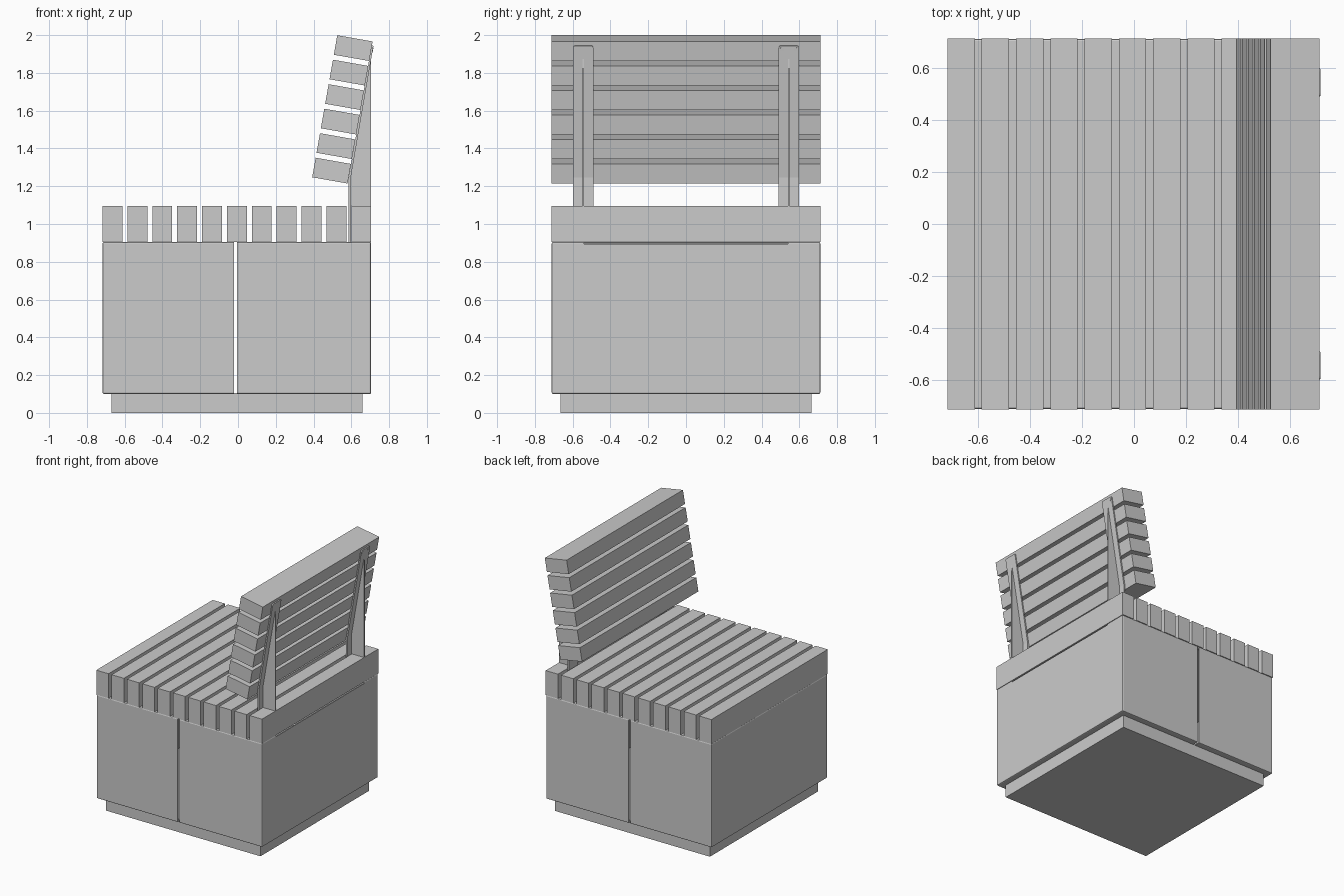
import bpy, bmesh, math
from mathutils import Vector, Matrix

if "Cube" in bpy.data.objects:
    bpy.data.objects.remove(bpy.data.objects["Cube"])


def finish(name, bm):
    bmesh.ops.recalc_face_normals(bm, faces=bm.faces)
    me = bpy.data.meshes.new(name)
    bm.to_mesh(me)
    bm.free()
    ob = bpy.data.objects.new(name, me)
    bpy.context.collection.objects.link(ob)
    return ob


def box(name, lo, hi, tilt=0.0):
    """Box between two corners, optionally tilted about y around its centre."""
    lo, hi = Vector(lo), Vector(hi)
    bm = bmesh.new()
    bmesh.ops.create_cube(bm, size=1, matrix=Matrix.Diagonal((*(hi - lo), 1)))
    ob = finish(name, bm)
    ob.location = (lo + hi) / 2
    ob.rotation_euler.y = tilt
    return ob


def extrude_xz(name, pts, y0, y1):
    """Extrude an x-z profile along y."""
    bm = bmesh.new()
    f = bm.faces.new([bm.verts.new((x, y0, z)) for x, z in pts])
    r = bmesh.ops.extrude_face_region(bm, geom=[f])
    vs = [g for g in r["geom"] if isinstance(g, bmesh.types.BMVert)]
    bmesh.ops.translate(bm, verts=vs, vec=(0, y1 - y0, 0))
    return finish(name, bm)


X0, X1, Y = -0.717, 0.705, 0.713
BASE, TOP, SEAT = 0.10, 0.905, 1.095

# recessed plinth
box("plinth", (-0.67, -0.664, 0), (0.658, 0.664, BASE + 0.004))


# folded sheet casing: two open shells facing each other across a narrow seam
def shell(name, x_out, x_seam):
    bm = bmesh.new()
    size = (abs(x_out - x_seam), 2 * Y - 0.004, TOP - BASE)
    mid = Vector(((x_out + x_seam) / 2, 0, (TOP + BASE) / 2))
    bmesh.ops.create_cube(bm, size=1, matrix=Matrix.Translation(mid) @ Matrix.Diagonal((*size, 1)))
    open_face = [f for f in bm.faces if abs(f.calc_center_median().x - x_seam) < 1e-4]
    bmesh.ops.delete(bm, geom=open_face, context="FACES")
    edges = [e for e in bm.edges if not e.is_boundary]
    bmesh.ops.bevel(bm, geom=edges, offset=0.008, segments=2, profile=0.5, affect="EDGES")
    ob = finish(name, bm)
    m = ob.modifiers.new("sheet", "SOLIDIFY")
    m.thickness = 0.008
    m.offset = -1
    return ob


shell("casing_left", X0, -0.020)
casing_right = shell("casing_right", X1, -0.006)

# slit under the seat edge on the right side
cutter = box("slit_cutter", (0.68, -0.54, 0.893), (0.74, 0.54, 0.903))
cutter.hide_render = True
cutter.hide_viewport = True
cut = casing_right.modifiers.new("slit", "BOOLEAN")
cut.operation = "DIFFERENCE"
cut.object = cutter
cut.solver = "EXACT"

# seat slats
pitch, width = 0.1317, 0.105
for i in range(11):
    x = X0 + i * pitch
    box(f"seat_slat_{i + 1}", (x, -Y, TOP), (x + width, Y, SEAT))

# tilted back slats
tilt = math.radians(10)
depth, height = 0.19, 0.105
up = Vector((math.sin(tilt), 0, math.cos(tilt)))
across = Vector((math.cos(tilt), 0, -math.sin(tilt)))
first = Vector((0.580, 0, 1.2145)) - across * depth / 2 + up * height / 2
half = Vector((depth / 2, Y, height / 2))
for i in range(6):
    c = first + up * (i * pitch)
    box(f"back_slat_{i + 1}", c - half, c + half, tilt)

# backrest brackets: bent flange with a tapering web
flange = [(0.585, TOP), (0.585, 1.24), (0.7075, 1.945), (0.717, 1.943), (0.597, 1.245), (0.597, TOP)]
web = [(0.595, SEAT), (X1, SEAT), (X1, 1.885), (0.595, 1.245)]
for side, s in (("front", -1), ("rear", 1)):
    c = s * 0.544
    ob = extrude_xz(f"bracket_flange_{side}", flange, c - 0.053, c + 0.053)
    # round the upper corners
    bm = bmesh.new()
    bm.from_mesh(ob.data)
    tips = [e for e in bm.edges if all(v.co.z > 1.9 for v in e.verts)
            and abs(e.verts[0].co.y - e.verts[1].co.y) < 1e-4]
    bmesh.ops.bevel(bm, geom=tips, offset=0.01, segments=3, profile=0.5, affect="EDGES")
    bm.to_mesh(ob.data)
    bm.free()
    extrude_xz(f"bracket_web_{side}", web, c - 0.005, c + 0.005)

# small fixing heads at the top of the rear bracket
for n, y in enumerate((0.508, 0.580)):
    bm = bmesh.new()
    bmesh.ops.create_cone(bm, cap_ends=True, segments=12, radius1=0.011, radius2=0.011, depth=0.006)
    ob = finish(f"fixing_head_{n + 1}", bm)
    ob.location = (0.7125, y, 1.925)
    ob.rotation_euler.y = math.pi / 2 + tilt
